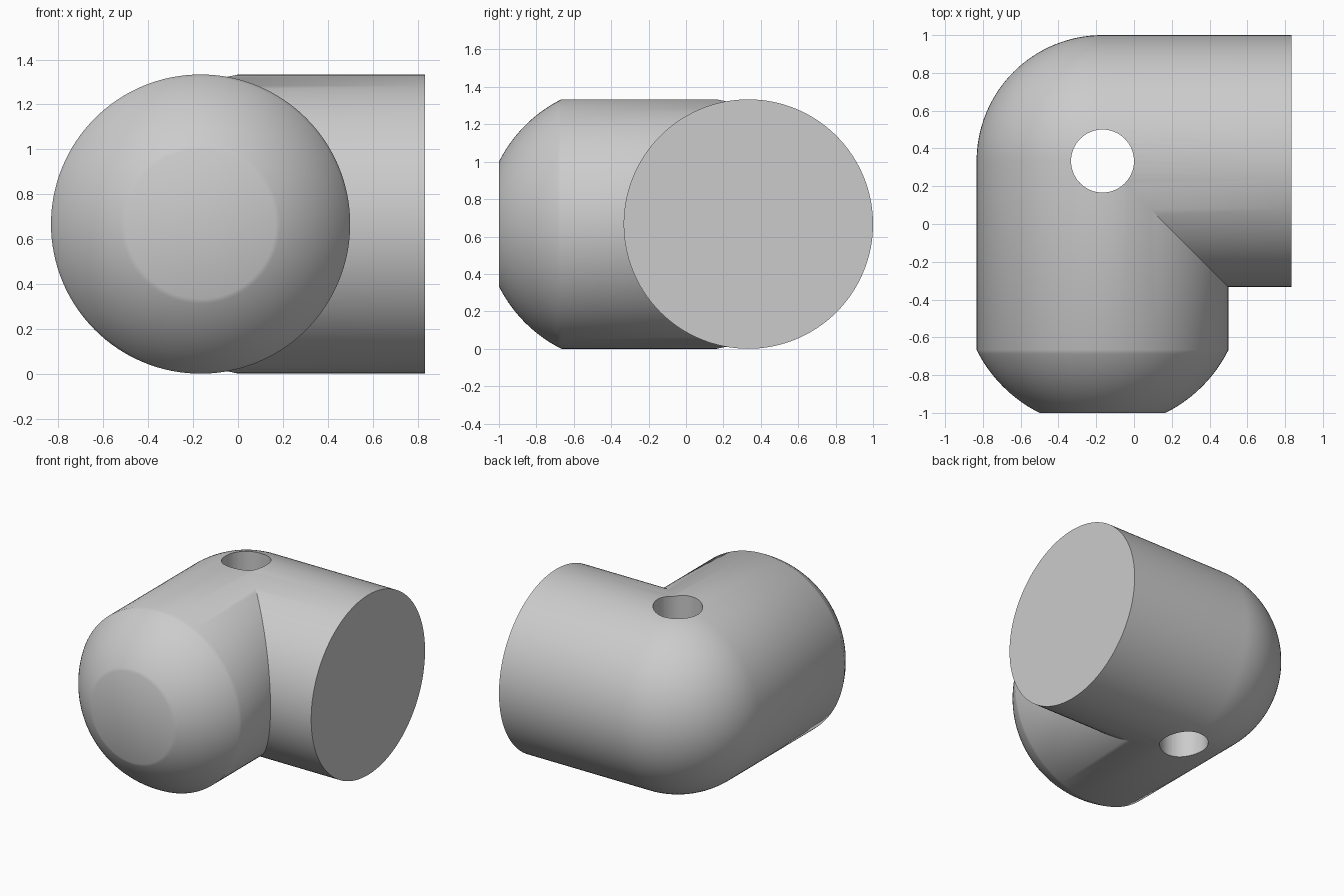
import bpy, bmesh
from math import pi, sin, cos, atan2, hypot, radians
from mathutils import Matrix, Vector

cube = bpy.data.objects.get("Cube")
if cube:
    bpy.data.objects.remove(cube, do_unlink=True)

U = 1 / 3
R = 2 * U                                # pipe radius
CORNER = Vector((-U / 2, U, R))          # centre of the elbow
SEGMENTS = 128

grey = bpy.data.materials.new("light grey")
grey.use_nodes = True
grey.diffuse_color = (0.6, 0.6, 0.6, 1)
grey.node_tree.nodes["Principled BSDF"].inputs["Base Color"].default_value = (0.6, 0.6, 0.6, 1)


def arm(profile):
    """Revolve (radius, height) points about z, close at both poles."""
    bm = bmesh.new()
    verts = [bm.verts.new((r, 0, h)) for r, h in profile]
    edges = [bm.edges.new(pair) for pair in zip(verts, verts[1:])]
    bmesh.ops.spin(bm, geom=verts + edges, axis=(0, 0, 1), cent=(0, 0, 0),
                   angle=2 * pi, steps=SEGMENTS)
    bmesh.ops.remove_doubles(bm, verts=bm.verts, dist=1e-5)
    rim = [e for e in bm.edges if e.is_boundary]
    if rim:
        bmesh.ops.contextual_create(bm, geom=rim)
    return bm


# Rounded outer corner shared by both arms
dome = [(R * sin(t * pi / 64), R * cos(t * pi / 64)) for t in range(33)]

# Front arm ends in a shallow dome with a flat face; side arm ends flat
dome_radius = hypot(U, R)
start, end = atan2(U, R), atan2(R, U)
nose = [(dome_radius * sin(a), -U * 2 - dome_radius * cos(a) + 0)
        for a in (end + (start - end) * i / 20 for i in range(21))]
front_profile = dome + nose
side_profile = dome + [(R, -1)]

bm_out = bmesh.new()
mesh = bpy.data.meshes.new("pipe_elbow")
turns = [
    # local -z runs to the front (-y), or to the left side (+x)
    (front_profile, Matrix(((1, 0, 0), (0, 0, 1), (0, -1, 0))), 1),
    (side_profile, Matrix(((0, 0, -1), (-1, 0, 0), (0, 1, 0))), -1),
]
for profile, turn, side in turns:
    bm = arm(profile)
    bmesh.ops.transform(bm, matrix=turn.to_4x4(), verts=bm.verts)
    # Trim along the mitre plane
    bmesh.ops.bisect_plane(bm, geom=bm.verts[:] + bm.edges[:] + bm.faces[:],
                           dist=1e-5, plane_co=(0, 0, 0),
                           plane_no=(side, side, 0), clear_outer=True)
    part = bpy.data.meshes.new("arm")
    bm.to_mesh(part)
    bm.free()
    bm_out.from_mesh(part)
    bpy.data.meshes.remove(part)

bmesh.ops.remove_doubles(bm_out, verts=bm_out.verts, dist=1e-4)
bmesh.ops.recalc_face_normals(bm_out, faces=bm_out.faces)
bmesh.ops.translate(bm_out, vec=CORNER, verts=bm_out.verts)
bm_out.to_mesh(mesh)
bm_out.free()
mesh.materials.append(grey)
elbow = bpy.data.objects.new("pipe_elbow", mesh)
bpy.context.collection.objects.link(elbow)

# Vertical hole through the corner
bpy.ops.mesh.primitive_cylinder_add(vertices=64, radius=U / 2, depth=3, location=CORNER)
cutter = bpy.context.object
cutter.name = "hole_cutter"
cutter.hide_render = True
cutter.data.materials.append(grey)

bpy.ops.object.select_all(action="DESELECT")
elbow.select_set(True)
bpy.context.view_layer.objects.active = elbow
hole = elbow.modifiers.new("hole", "BOOLEAN")
hole.operation = "DIFFERENCE"
hole.solver = "EXACT"
hole.object = cutter
bpy.ops.object.modifier_apply(modifier=hole.name)
bpy.data.objects.remove(cutter, do_unlink=True)
bpy.ops.object.shade_smooth_by_angle(angle=radians(30))
